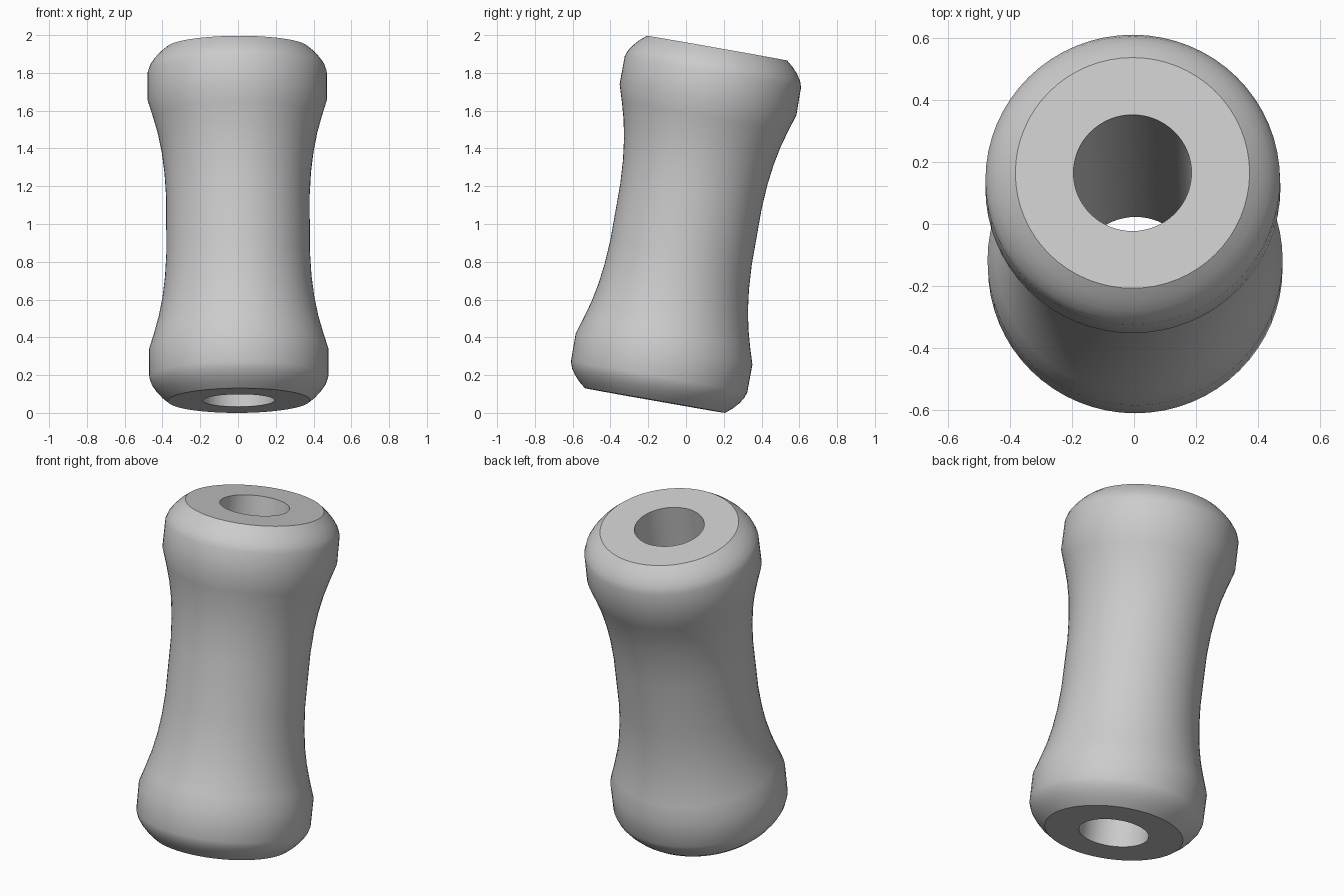
import bpy, bmesh, math
from mathutils import Matrix, Vector

cube = bpy.data.objects.get("Cube")
if cube:
    bpy.data.objects.remove(cube, do_unlink=True)

SIDES = 64
BORE = 0.19

# Flat grey finish
grey = bpy.data.materials.new("plain grey")
grey.use_nodes = True
colour = (0.6, 0.6, 0.6, 1)
grey.diffuse_color = colour
grey.node_tree.nodes["Principled BSDF"].inputs["Base Color"].default_value = colour

# Outer profile (radius, height) from the end face to the waist, then mirrored
half = [(0.377, 0.947), (0.412, 0.918), (0.44, 0.887), (0.462, 0.855),
        (0.474, 0.82), (0.475, 0.67), (0.447, 0.58), (0.422, 0.49),
        (0.402, 0.39), (0.388, 0.28), (0.38, 0.15)]
profile = half + [(r, -h) for r, h in reversed(half)]
# Bore wall closes the loop
end = half[0][1]
profile += [(BORE, -end), (BORE, end)]

# Revolve the closed profile
bm = bmesh.new()
rings = []
for r, h in profile:
    ring = []
    for i in range(SIDES):
        a = math.tau * i / SIDES
        ring.append(bm.verts.new((r * math.cos(a), r * math.sin(a), h)))
    rings.append(ring)
for k, ring in enumerate(rings):
    nxt = rings[(k + 1) % len(rings)]
    for i in range(SIDES):
        j = (i + 1) % SIDES
        bm.faces.new((ring[i], nxt[i], nxt[j], ring[j]))
bmesh.ops.recalc_face_normals(bm, faces=bm.faces)

# Lean the spool back and stand it on the ground
lean = Matrix.Rotation(math.radians(-0.3), 4, 'Y') @ Matrix.Rotation(math.radians(-10), 4, 'X')
bm.transform(lean)
low = min(v.co.z for v in bm.verts)
bmesh.ops.translate(bm, verts=bm.verts, vec=Vector((0, 0, -low)))

mesh = bpy.data.meshes.new("spool_body")
bm.to_mesh(mesh)
bm.free()
mesh.materials.append(grey)
spool = bpy.data.objects.new("spool_body", mesh)
bpy.context.collection.objects.link(spool)

# Smooth sides with crisp rims
bpy.ops.object.select_all(action='DESELECT')
spool.select_set(True)
bpy.context.view_layer.objects.active = spool
bpy.ops.object.shade_smooth_by_angle(angle=math.radians(35))
